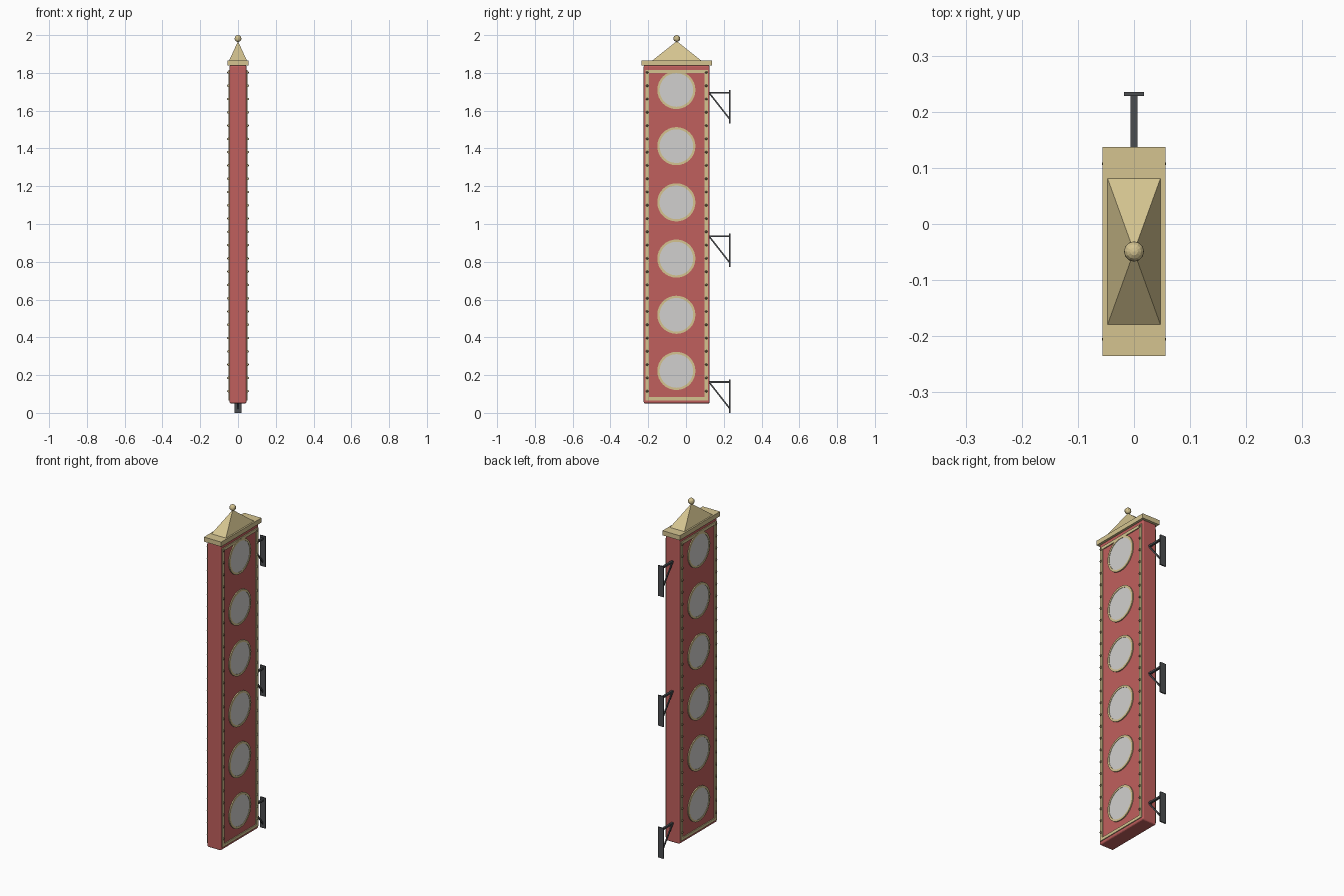
import bpy, bmesh, math
from mathutils import Vector, Matrix

if "Cube" in bpy.data.objects:
    bpy.data.objects.remove(bpy.data.objects["Cube"])

def mat(name, r, g, b):
    m = bpy.data.materials.new(name)
    m.diffuse_color = (r, g, b, 1)
    m.use_nodes = True
    m.node_tree.nodes["Principled BSDF"].inputs["Base Color"].default_value = m.diffuse_color
    return m

RED = mat("red_paint", 0.53, 0.115, 0.11)
TAN = mat("pale_brass", 0.66, 0.55, 0.28)
WHITE = mat("lamp_white", 0.64, 0.63, 0.62)
IRON = mat("dark_iron", 0.07, 0.075, 0.08)
BULB = mat("stud_bronze", 0.26, 0.20, 0.10)

CY = -0.049          # centre line of the sign in y
HX = 0.045           # half thickness of the body

def finish(bm, name, material, smooth=False):
    bmesh.ops.recalc_face_normals(bm, faces=bm.faces)
    me = bpy.data.meshes.new(name)
    bm.to_mesh(me)
    bm.free()
    me.materials.append(material)
    ob = bpy.data.objects.new(name, me)
    bpy.context.collection.objects.link(ob)
    for p in me.polygons:
        p.use_smooth = smooth
    return ob

def add_box(bm, lo, hi):
    lo, hi = Vector(lo), Vector(hi)
    m = Matrix.Translation((lo + hi) / 2) @ Matrix.Diagonal((*(hi - lo), 1))
    bmesh.ops.create_cube(bm, size=1, matrix=m)

def box(name, lo, hi, material, bevel=0):
    bm = bmesh.new()
    add_box(bm, lo, hi)
    if bevel:
        bmesh.ops.bevel(bm, geom=bm.edges[:], offset=bevel, segments=3,
                        profile=0.5, affect='EDGES')
    return finish(bm, name, material)

# body and cap
box("sign_body", (-HX, -0.224, 0.05), (HX, 0.125, 1.84), RED, 0.008)
box("cap_slab", (-0.056, CY - 0.186, 1.838), (0.056, CY + 0.186, 1.865), TAN)

# pyramid roof
bm = bmesh.new()
base = [bm.verts.new((sx * 0.047, CY + sy * 0.13, 1.865))
        for sx, sy in ((-1, -1), (1, -1), (1, 1), (-1, 1))]
apex = bm.verts.new((0, CY, 1.968))
bm.faces.new(base)
for i in range(4):
    bm.faces.new((base[i], base[(i + 1) % 4], apex))
finish(bm, "pyramid_roof", TAN)

# ball finial
bm = bmesh.new()
bmesh.ops.create_uvsphere(bm, u_segments=12, v_segments=8, radius=0.018,
                          matrix=Matrix.Translation((0, CY, 1.982)))
finish(bm, "ball_finial", TAN)

ROT = Matrix.Rotation(math.pi / 2, 4, 'Y')
LAMP_Z = [0.222 + 0.2975 * i for i in range(6)]
for side, label in ((1, "right"), (-1, "left")):
    # rectangular trim frame
    bm = bmesh.new()
    xs = sorted((side * (HX - 0.003), side * (HX + 0.005)))
    y0, y1, z0, z1, w = -0.214, 0.116, 0.066, 1.816, 0.017
    for a, b, c, d in ((y0, y0 + w, z0, z1), (y1 - w, y1, z0, z1),
                       (y0 + w, y1 - w, z0, z0 + w), (y0 + w, y1 - w, z1 - w, z1)):
        add_box(bm, (xs[0], a, c), (xs[1], b, d))
    finish(bm, label + "_trim_frame", TAN)

    # studs along both vertical trims
    bm = bmesh.new()
    for y in (y0 + w / 2, y1 - w / 2):
        for i in range(25):
            z = 0.115 + i * 0.0703
            bmesh.ops.create_uvsphere(
                bm, u_segments=8, v_segments=6, radius=0.0065,
                matrix=Matrix.Translation((side * (HX + 0.006), y, z)))
    finish(bm, label + "_studs", BULB)

    # round lamps
    bm = bmesh.new()
    for z in LAMP_Z:
        bmesh.ops.create_cone(
            bm, cap_ends=True, segments=32, radius1=0.092, radius2=0.092, depth=0.006,
            matrix=Matrix.Translation((side * (HX + 0.001), CY - 0.002, z)) @ ROT)
    finish(bm, label + "_lamp_discs", WHITE)

    # lamp rings: square section swept round a circle
    bm = bmesh.new()
    n = 32
    section = ((0.089, -0.003), (0.101, -0.003), (0.101, 0.006), (0.089, 0.006))
    for z in LAMP_Z:
        rings = []
        for k in range(n):
            t = 2 * math.pi * k / n
            rings.append([bm.verts.new((side * (HX + h), CY - 0.002 + r * math.cos(t),
                                        z + r * math.sin(t))) for r, h in section])
        for k in range(n):
            p, q = rings[k], rings[(k + 1) % n]
            for j in range(4):
                bm.faces.new((p[j], p[(j + 1) % 4], q[(j + 1) % 4], q[j]))
    finish(bm, label + "_lamp_rings", TAN)

# wall brackets: plate, arm and diagonal strut
for z, label in ((0.0, "lower"), (0.772, "middle"), (1.532, "upper")):
    bm = bmesh.new()
    add_box(bm, (-0.018, 0.228, z), (0.018, 0.235, z + 0.178))
    add_box(bm, (-0.006, 0.118, z + 0.158), (0.006, 0.23, z + 0.168))
    a, b = Vector((0, 0.122, z + 0.163)), Vector((0, 0.231, z + 0.024))
    d = b - a
    m = (Matrix.Translation((a + b) / 2) @ d.to_track_quat('Z', 'X').to_matrix().to_4x4()
         @ Matrix.Diagonal((0.008, 0.006, d.length, 1)))
    bmesh.ops.create_cube(bm, size=1, matrix=m)
    finish(bm, label + "_bracket", IRON)
